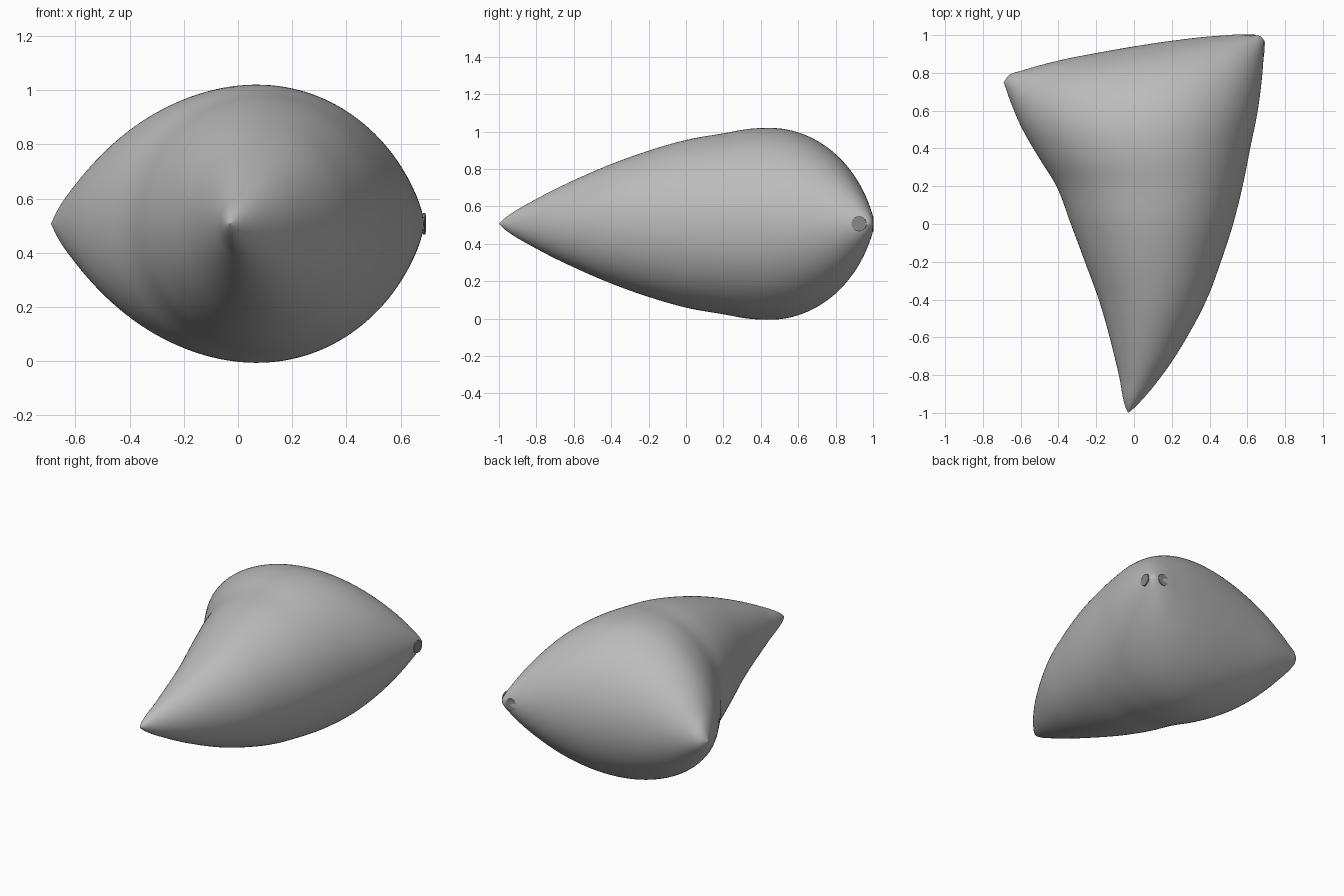
import bpy, bmesh, math
from mathutils import Matrix, Vector

if "Cube" in bpy.data.objects:
    bpy.data.objects.remove(bpy.data.objects["Cube"])

MID = 0.507                      # height of the seam plane
CENTRE = Vector((0.02, 0.38))    # plan position of the crown


def curve(points):
    """Smooth cubic interpolation through (position, value) pairs."""
    n = len(points)
    step = [(points[i + 1][1] - points[i][1]) / (points[i + 1][0] - points[i][0])
            for i in range(n - 1)]
    slope = [step[0]] + [(step[i - 1] + step[i]) / 2 for i in range(1, n - 1)] + [step[-1]]

    def value(t):
        if t <= points[0][0]:
            return points[0][1]
        if t >= points[-1][0]:
            return points[-1][1] + slope[-1] * min(t - points[-1][0], 0.3)
        i = next(k for k in range(n - 1) if t <= points[k + 1][0])
        (a, va), (b, vb) = points[i], points[i + 1]
        h = b - a
        s = (t - a) / h
        return ((2 * s**3 - 3 * s**2 + 1) * va + (s**3 - 2 * s**2 + s) * h * slope[i]
                + (3 * s**2 - 2 * s**3) * vb + (s**3 - s**2) * h * slope[i + 1])
    return value


# The three seam edges seen in plan: x over y for the sides, y over x for the back
left = curve([(-1, -0.03), (-0.97, -0.045), (-0.8, -0.08), (-0.42, -0.18), (-0.2, -0.26),
              (0.015, -0.34), (0.2, -0.41), (0.345, -0.5), (0.51, -0.595),
              (0.625, -0.645), (0.75, -0.69)])
right = curve([(-1, -0.03), (-0.97, 0.005), (-0.8, 0.15), (-0.6, 0.28), (-0.4, 0.385),
               (-0.2, 0.46), (0, 0.525), (0.2, 0.575), (0.4, 0.615), (0.6, 0.655),
               (0.8, 0.68), (0.97, 0.69)])
back = curve([(-0.69, 0.75), (-0.665, 0.785), (-0.6, 0.81), (-0.4, 0.865), (-0.2, 0.905),
              (0, 0.94), (0.2, 0.97), (0.43, 0.995), (0.64, 1.0), (0.675, 0.99), (0.69, 0.97)])


def swell(x, y):
    """Half thickness: rounded at the edges, tapering to cones at the corners."""
    across = max(0, x - left(y)) * max(0, right(y) - x)
    depth = max(0, back(x) - y)
    return math.sqrt(across * 1.45 * (1 - math.exp(-1.45 * depth)))


def ease(a, b, n):
    """Samples from a up to b, closer together at the ends."""
    return [a + (b - a) * (1 - math.cos(math.pi * i / n)) / 2 for i in range(n)]


def make_object(name, bm, mat):
    mesh = bpy.data.meshes.new(name)
    bm.to_mesh(mesh)
    bm.free()
    mesh.materials.append(mat)
    obj = bpy.data.objects.new(name, mesh)
    bpy.context.collection.objects.link(obj)
    return obj


def material(name, grey):
    mat = bpy.data.materials.new(name)
    mat.diffuse_color = (grey, grey, grey, 1)
    mat.use_nodes = True
    mat.node_tree.nodes["Principled BSDF"].inputs["Base Color"].default_value = mat.diffuse_color
    return mat


grey = material("mid grey", 0.5)
dark = material("dark grey", 0.25)

# Puffed three-cornered body: rings of the outline shrinking to the crown
outline = [Vector((right(y), y)) for y in ease(-1, 0.97, 50)]
outline += [Vector((x, back(x))) for x in ease(0.69, -0.69, 50)]
outline += [Vector((left(y), y)) for y in ease(0.75, -1, 50)]
count, rings = len(outline), 40

bm = bmesh.new()
seam = [bm.verts.new((p.x, p.y, MID)) for p in outline]
for side in (1, -1):
    outer = seam
    for r in range(1, rings):
        t = math.cos(math.pi / 2 * r / rings)
        inner = []
        for p in outline:
            q = CENTRE + (p - CENTRE) * t
            inner.append(bm.verts.new((q.x, q.y, MID + side * swell(q.x, q.y))))
        for i in range(count):
            j = (i + 1) % count
            bm.faces.new((outer[i], outer[j], inner[j], inner[i]))
        outer = inner
    crown = bm.verts.new((CENTRE.x, CENTRE.y, MID + side * swell(*CENTRE)))
    for i in range(count):
        bm.faces.new((outer[i], outer[(i + 1) % count], crown))
bmesh.ops.recalc_face_normals(bm, faces=bm.faces)
for f in bm.faces:
    f.smooth = True
body = make_object("puffed_body", bm, grey)

# Two small eyelets beside the back right corner
for name, spot, normal in (("side_eyelet", (0.687, 0.925, MID), (1, -0.07, 0)),
                           ("back_eyelet", (0.6, 0.999, MID), (0, 1, 0))):
    bm = bmesh.new()
    turn = Vector(normal).to_track_quat('Z', 'Y').to_matrix().to_4x4()
    bmesh.ops.create_cone(bm, cap_ends=True, segments=20, radius1=0.04, radius2=0.04,
                          depth=0.008, matrix=Matrix.Translation(spot) @ turn)
    make_object(name, bm, dark)
